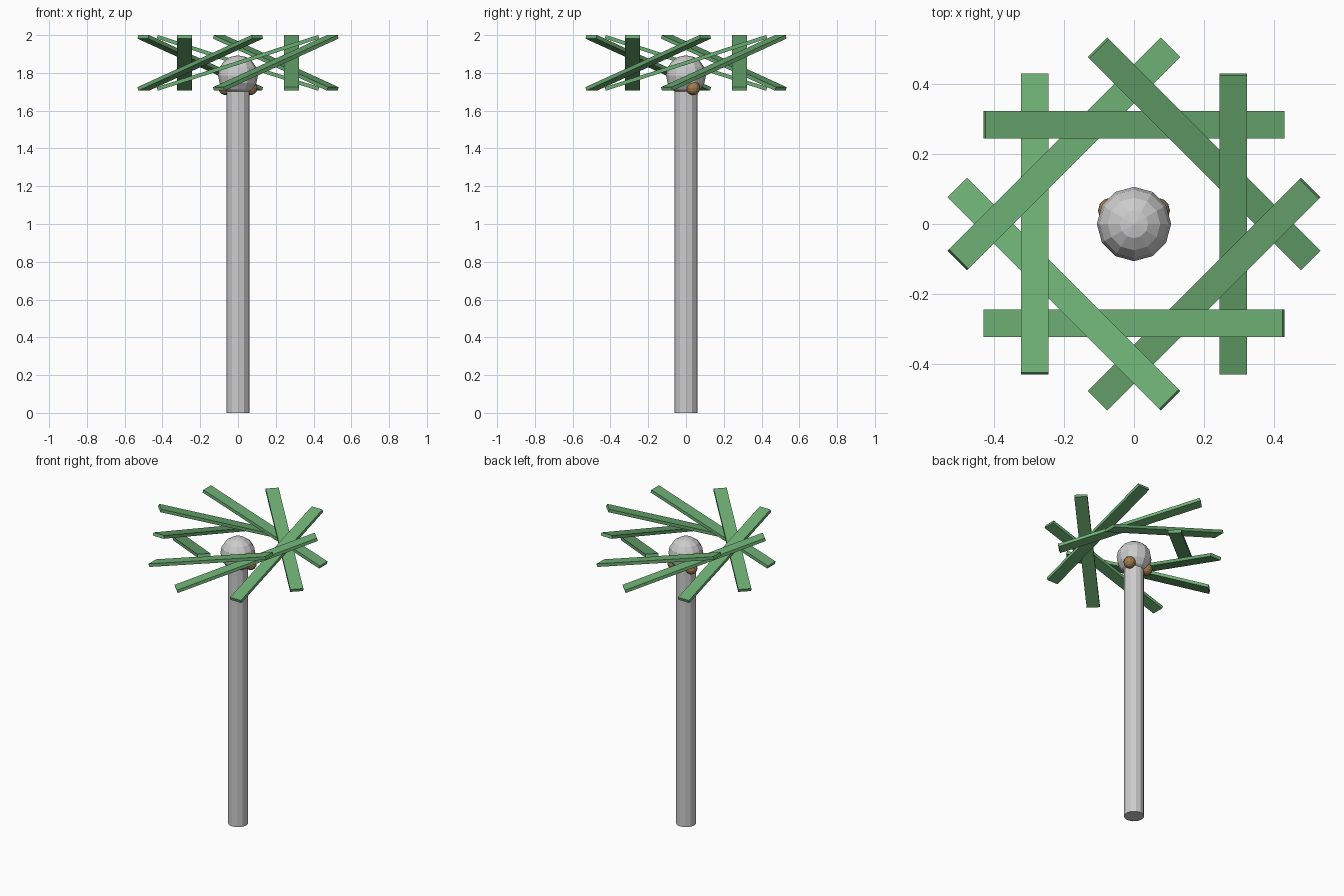
import bpy
from math import radians, pi, sin, cos
from mathutils import Matrix

if "Cube" in bpy.data.objects:
    bpy.data.objects.remove(bpy.data.objects["Cube"])


def paint(obj, name, color):
    mat = bpy.data.materials.get(name) or bpy.data.materials.new(name)
    mat.diffuse_color = color
    mat.use_nodes = True
    mat.node_tree.nodes["Principled BSDF"].inputs["Base Color"].default_value = mat.diffuse_color
    obj.data.materials.append(mat)


def ball(name, radius, loc, seg, rings):
    bpy.ops.mesh.primitive_uv_sphere_add(segments=seg, ring_count=rings,
                                         radius=radius, location=loc)
    obj = bpy.context.object
    obj.name = name
    return obj


# Trunk
bpy.ops.mesh.primitive_cylinder_add(vertices=12, radius=0.061, depth=1.705,
                                    location=(0, 0, 0.8525))
bpy.context.object.name = "trunk"

# Crown knob on top of the trunk
ball("crown_knob", 0.106, (0, 0, 1.787), 12, 8)

# Two nuts tucked under the knob
for i, deg in enumerate((30, 150)):
    a = radians(deg)
    nut = ball(f"nut_{i + 1}", 0.037, (0.076 * cos(a), 0.076 * sin(a), 1.719), 12, 8)
    paint(nut, "nut_brown", (0.36, 0.2, 0.08, 1))

# Eight slanted fronds, each rising counter-clockwise around the crown
for i in range(8):
    bpy.ops.mesh.primitive_cube_add(size=1)
    frond = bpy.context.object
    frond.name = f"frond_{i + 1}"
    frond.data.transform(Matrix.Rotation(i * pi / 4, 4, 'Z')
                         @ Matrix.Translation((0, -0.283, 1.853))
                         @ Matrix.Rotation(radians(-17.9), 4, 'Y')
                         @ Matrix.Diagonal((0.898, 0.079, 0.02, 1)))
    paint(frond, "frond_green", (0.15, 0.42, 0.17, 1))
